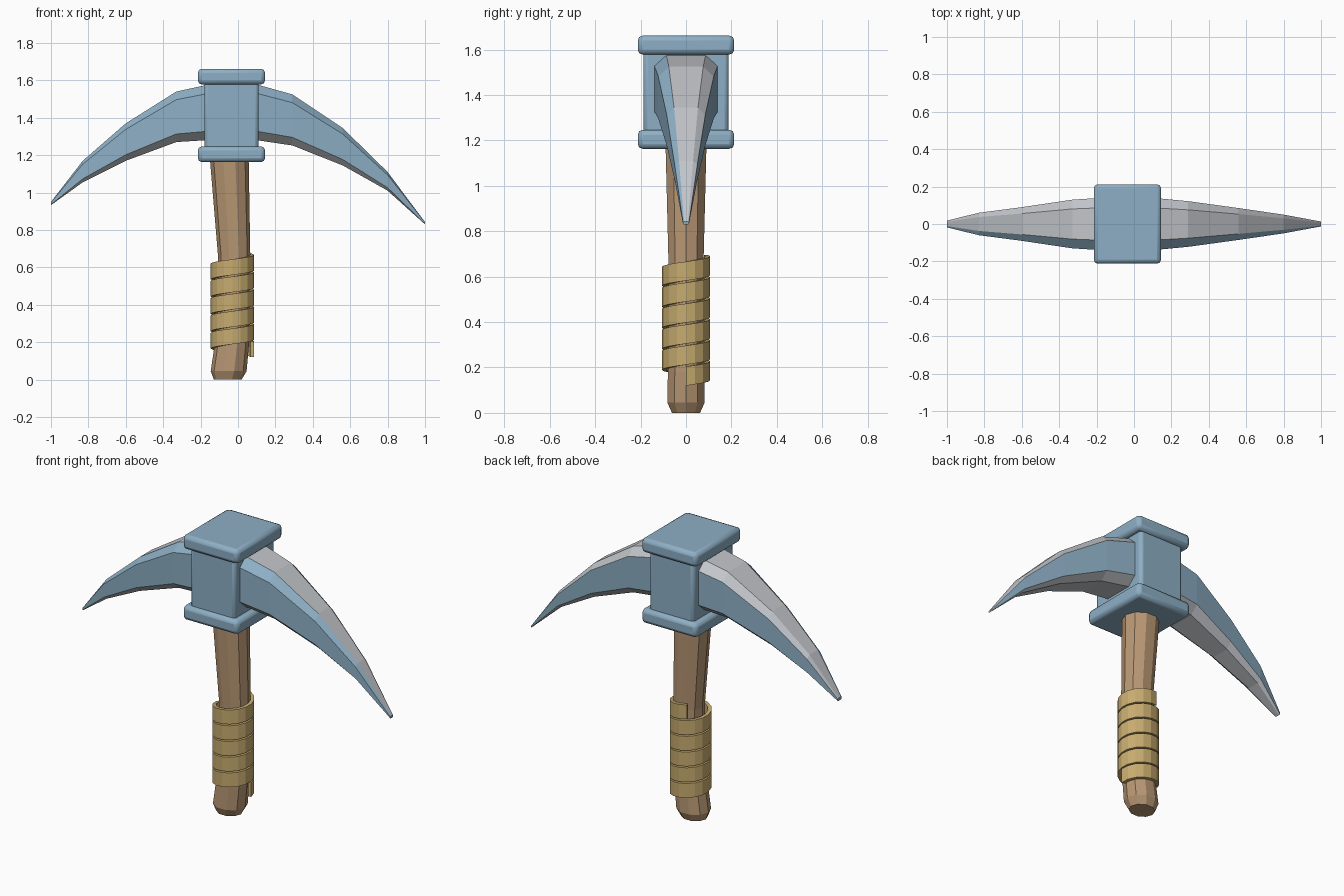
import bpy, bmesh, math
from mathutils import Vector

old = bpy.data.objects.get("Cube")
if old:
    bpy.data.objects.remove(old, do_unlink=True)


def material(name, rgb):
    m = bpy.data.materials.new(name)
    m.use_nodes = True
    m.diffuse_color = (*rgb, 1)
    bsdf = m.node_tree.nodes["Principled BSDF"]
    bsdf.inputs["Base Color"].default_value = (*rgb, 1)
    bsdf.inputs["Roughness"].default_value = 0.7
    return m


BLUE = material("blue steel", (0.27, 0.43, 0.56))
GREY = material("pale grey edge", (0.54, 0.56, 0.59))
WOOD = material("brown wood", (0.48, 0.31, 0.175))
WRAP = material("tan binding", (0.57, 0.41, 0.16))


def loft(name, rings, mats, face_mats=None):
    """Skin a closed surface through equal-length rings of points."""
    bm = bmesh.new()
    rows = [[bm.verts.new(p) for p in ring] for ring in rings]
    n = len(rows[0])
    for a, b in zip(rows, rows[1:]):
        for i in range(n):
            j = (i + 1) % n
            f = bm.faces.new((a[i], a[j], b[j], b[i]))
            if face_mats:
                f.material_index = face_mats[i]
    bm.faces.new(rows[0])
    bm.faces.new(rows[-1])
    bmesh.ops.recalc_face_normals(bm, faces=bm.faces)
    mesh = bpy.data.meshes.new(name)
    bm.to_mesh(mesh)
    bm.free()
    for m in mats:
        mesh.materials.append(m)
    ob = bpy.data.objects.new(name, mesh)
    bpy.context.collection.objects.link(ob)
    return ob


def rounded_box(name, centre, size, radius):
    bpy.ops.mesh.primitive_cube_add(size=1, location=centre)
    ob = bpy.context.object
    ob.name = name
    ob.scale = size
    bpy.ops.object.transform_apply(location=False, rotation=False, scale=True)
    ob.data.materials.append(BLUE)
    bev = ob.modifiers.new("rounded edges", 'BEVEL')
    bev.width = radius
    bev.segments = 2
    bpy.ops.object.shade_smooth_by_angle(angle=math.radians(35))
    return ob


# Head block with a collar at each end
HEAD_X = -0.035
rounded_box("head_block", (HEAD_X, 0, 1.41), (0.29, 0.375, 0.42), 0.018)
for name, z in (("upper_collar", 1.62), ("lower_collar", 1.205)):
    rounded_box(name, (HEAD_X, 0, z), (0.36, 0.425, 0.084), 0.022)

# Curved pick blade: x, bottom z, top z, half depth
stations = [
    (-1.0, 0.933, 0.95, 0.018), (-0.83, 1.055, 1.17, 0.06),
    (-0.6, 1.17, 1.37, 0.09), (-0.33, 1.27, 1.54, 0.13),
    (-0.17, 1.28, 1.575, 0.14), (0.1, 1.28, 1.578, 0.14),
    (0.29, 1.252, 1.525, 0.122), (0.56, 1.145, 1.345, 0.085),
    (0.8, 1.01, 1.11, 0.05), (1.0, 0.83, 0.842, 0.013),
]


def blade_ring(x, lo, hi, d):
    e, c = d * 0.62, (hi - lo) * 0.16
    right = [(-e, lo), (-d, lo + c), (-d, hi - c), (-e, hi)]
    left = [(-y, z) for y, z in reversed(right)]
    return [Vector((x, y, z)) for y, z in right + left]


# Side order: lower front, front, upper front, top, upper back, back, lower back, bottom
loft("pick_blade", [blade_ring(*s) for s in stations], (BLUE, GREY),
     (1, 0, 0, 1, 1, 0, 1, 1))

# Gently bent wooden handle: z, centre x, half width, half depth
handle_path = [
    (0.0, -0.055, 0.074, 0.062), (0.045, -0.05, 0.096, 0.082),
    (0.18, -0.034, 0.092, 0.08), (0.42, -0.02, 0.086, 0.077),
    (0.65, -0.02, 0.086, 0.077), (1.25, -0.05, 0.106, 0.092),
]
SIDES = 10


def handle_ring(z, cx, rx, ry):
    angles = [math.tau * i / SIDES for i in range(SIDES)]
    return [Vector((cx + rx * math.cos(a), ry * 1.05 * math.sin(a), z)) for a in angles]


loft("handle", [handle_ring(*s) for s in handle_path], (WOOD,))

# Spiral grip binding
STEPS, TURNS, PITCH, WIDTH = 16, 5.3, 0.0925, 0.084


def ribbon_ring(k):
    a = math.tau * k / STEPS
    lo = 0.12 + PITCH * k / STEPS
    ring = []
    for shrink, z in ((0, lo), (0, lo + WIDTH), (0.02, lo + WIDTH), (0.02, lo)):
        ring.append(Vector((-0.03 + (0.116 - shrink) * math.cos(a),
                            (0.106 - shrink) * math.sin(a), z)))
    return ring


loft("grip_binding", [ribbon_ring(k) for k in range(round(STEPS * TURNS) + 1)], (WRAP,))
